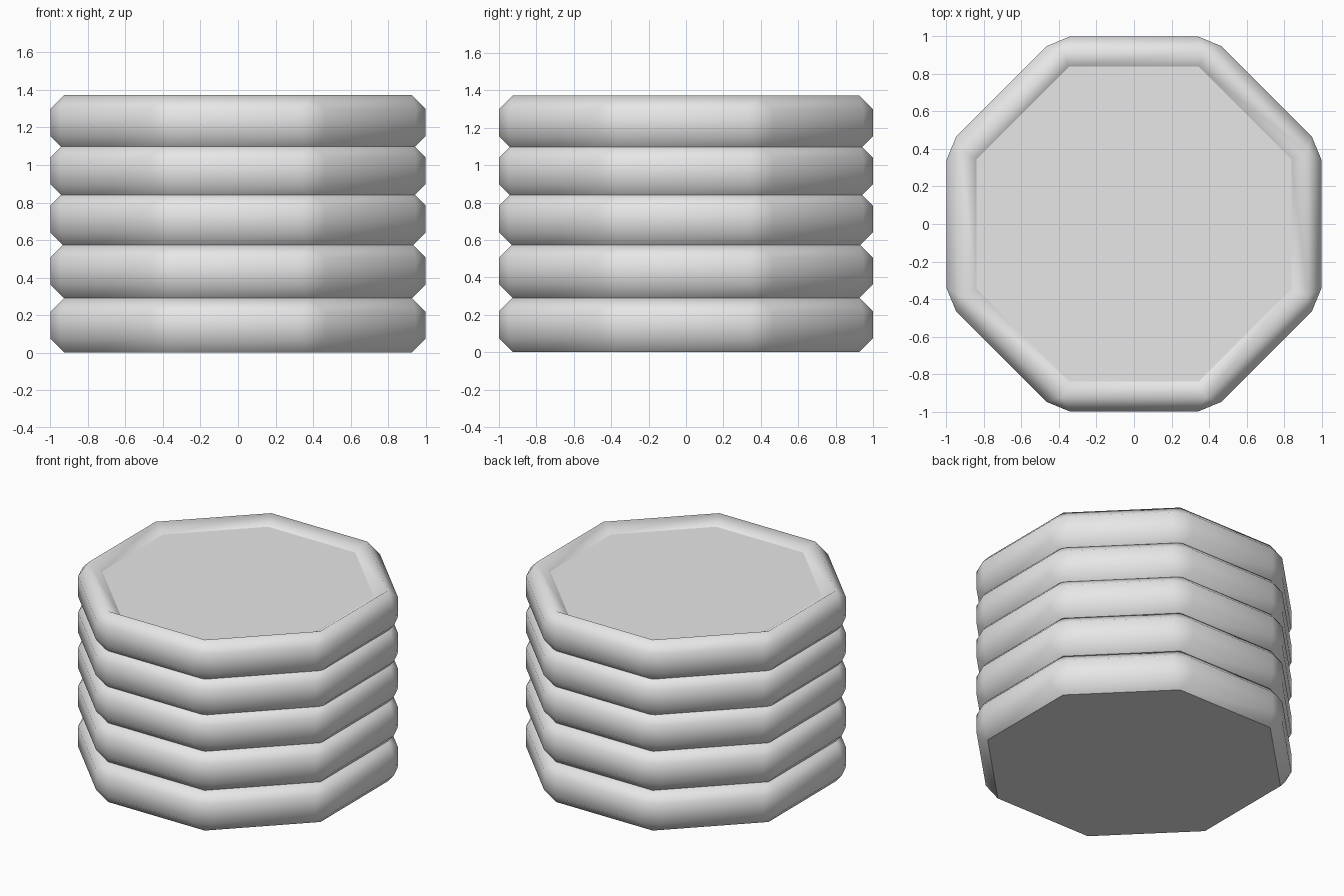
import bpy, bmesh, math
from mathutils import Matrix

if "Cube" in bpy.data.objects:
    bpy.data.objects.remove(bpy.data.objects["Cube"])

HEIGHT = 0.293
CHAMFER = 0.075
BOTTOMS = [0.0, 0.288, 0.566, 0.822, 1.08]

grey = bpy.data.materials.new("light_grey")
grey.diffuse_color = (0.8, 0.8, 0.8, 1.0)
grey.use_nodes = True
grey.node_tree.nodes["Principled BSDF"].inputs["Base Color"].default_value = grey.diffuse_color


def build_disc_mesh():
    """Chamfered octagonal disc with a shallow recess in its top."""
    bm = bmesh.new()
    radius = 1 / math.cos(math.pi / 8)
    bmesh.ops.create_cone(
        bm, cap_ends=True, segments=8, radius1=radius, radius2=radius, depth=HEIGHT,
        matrix=Matrix.Translation((0, 0, HEIGHT / 2)) @ Matrix.Rotation(math.pi / 8, 4, 'Z'))
    bmesh.ops.recalc_face_normals(bm, faces=bm.faces[:])
    bmesh.ops.bevel(bm, geom=bm.edges[:], offset=CHAMFER, offset_type='OFFSET',
                    segments=1, profile=0.5, affect='EDGES')
    bm.normal_update()

    # recessed floor inside the raised rim
    top = max(bm.faces, key=lambda f: f.calc_center_median().z)
    bmesh.ops.inset_region(bm, faces=[top], thickness=0.087, use_even_offset=True)
    for v in top.verts:
        v.co.z = HEIGHT - 0.055
    bm.normal_update()

    # rounded-looking rim, crisp floor and underside
    for f in bm.faces:
        f.smooth = abs(f.normal.z) < 0.99
    mesh = bpy.data.meshes.new("octagonal_disc")
    bm.to_mesh(mesh)
    bm.free()
    mesh.materials.append(grey)
    return mesh


# stack of identical discs
disc_mesh = build_disc_mesh()
for i, z in enumerate(BOTTOMS):
    disc = bpy.data.objects.new(f"disc_{i + 1}", disc_mesh)
    disc.location.z = z
    bpy.context.collection.objects.link(disc)
